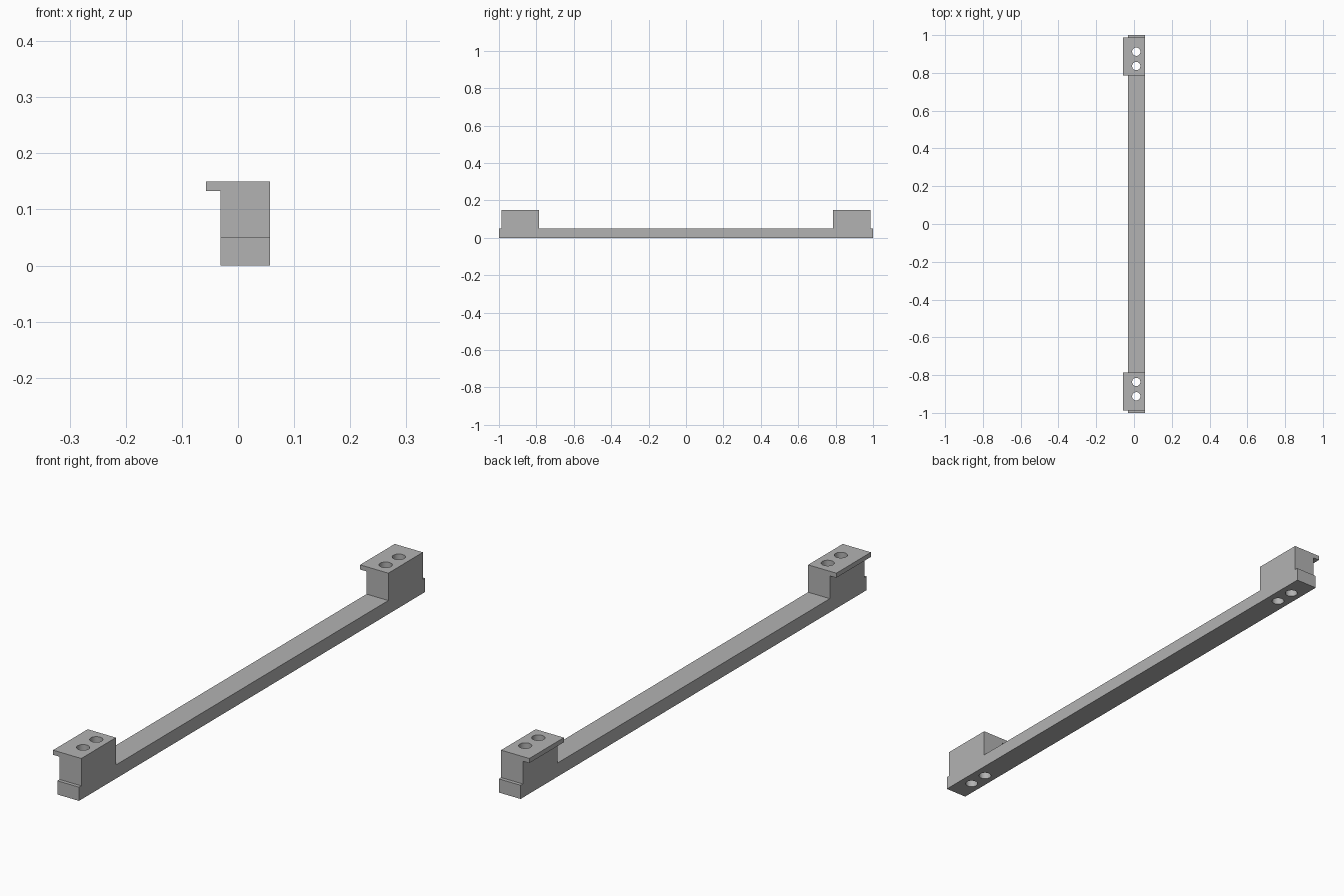
import bpy
import bmesh
from mathutils import Matrix, Vector

cube = bpy.data.objects.get("Cube")
if cube:
    bpy.data.objects.remove(cube, do_unlink=True)

grey = bpy.data.materials.new("plain grey")
grey.use_nodes = True
colour = (0.45, 0.45, 0.45, 1)
grey.diffuse_color = colour
grey.node_tree.nodes["Principled BSDF"].inputs["Base Color"].default_value = colour

# Main dimensions
LEFT, RIGHT, LIP = -0.031, 0.057, -0.057
BAR_TOP, LIP_BOTTOM, TOP = 0.05, 0.133, 0.15
INNER, OUTER = 0.787, 0.987
HOLE_X, HOLE_RADIUS = 0.012, 0.022


def add_object(name, bm):
    bmesh.ops.recalc_face_normals(bm, faces=bm.faces)
    mesh = bpy.data.meshes.new(name)
    bm.to_mesh(mesh)
    bm.free()
    mesh.materials.append(grey)
    obj = bpy.data.objects.new(name, mesh)
    bpy.context.collection.objects.link(obj)
    return obj


def combine(target, tool, operation):
    """Apply a boolean and remove the tool."""
    tool.hide_render = True
    mod = target.modifiers.new(operation, 'BOOLEAN')
    mod.operation = operation
    mod.solver = 'EXACT'
    mod.object = tool
    bpy.context.view_layer.objects.active = target
    bpy.ops.object.modifier_apply(modifier=mod.name)
    bpy.data.objects.remove(tool, do_unlink=True)


# Handle body: mirrored side profile extruded across the width
half = [(1, 0), (1, BAR_TOP), (OUTER, BAR_TOP), (OUTER, TOP),
        (INNER, TOP), (INNER, BAR_TOP)]
profile = half + [(-y, z) for y, z in reversed(half)]
bm = bmesh.new()
face = bm.faces.new([bm.verts.new((LEFT, y, z)) for y, z in profile])
extruded = bmesh.ops.extrude_face_region(bm, geom=[face])["geom"]
bmesh.ops.translate(bm, vec=(RIGHT - LEFT, 0, 0),
                    verts=[v for v in extruded if isinstance(v, bmesh.types.BMVert)])
handle = add_object("handle_body", bm)

for side in (-1, 1):
    # Overhanging lip along the top of each mounting block
    bm = bmesh.new()
    size = Vector((0 - LIP, OUTER - INNER, TOP - LIP_BOTTOM))
    centre = Vector((LIP / 2, side * (OUTER + INNER) / 2, (TOP + LIP_BOTTOM) / 2))
    bmesh.ops.create_cube(bm, size=1, matrix=Matrix.Translation(centre)
                          @ Matrix.Diagonal(size).to_4x4())
    combine(handle, add_object("mounting_lip", bm), 'UNION')

    # Two screw holes right through each block
    for y in (0.836, 0.912):
        bm = bmesh.new()
        bmesh.ops.create_cone(bm, cap_ends=True, segments=32, radius1=HOLE_RADIUS,
                              radius2=HOLE_RADIUS, depth=0.4,
                              matrix=Matrix.Translation((HOLE_X, side * y, TOP / 2)))
        combine(handle, add_object("screw_hole_cutter", bm), 'DIFFERENCE')

# Smooth hole walls, crisp edges elsewhere
bpy.ops.object.select_all(action='DESELECT')
handle.select_set(True)
bpy.context.view_layer.objects.active = handle
bpy.ops.object.shade_smooth_by_angle()
